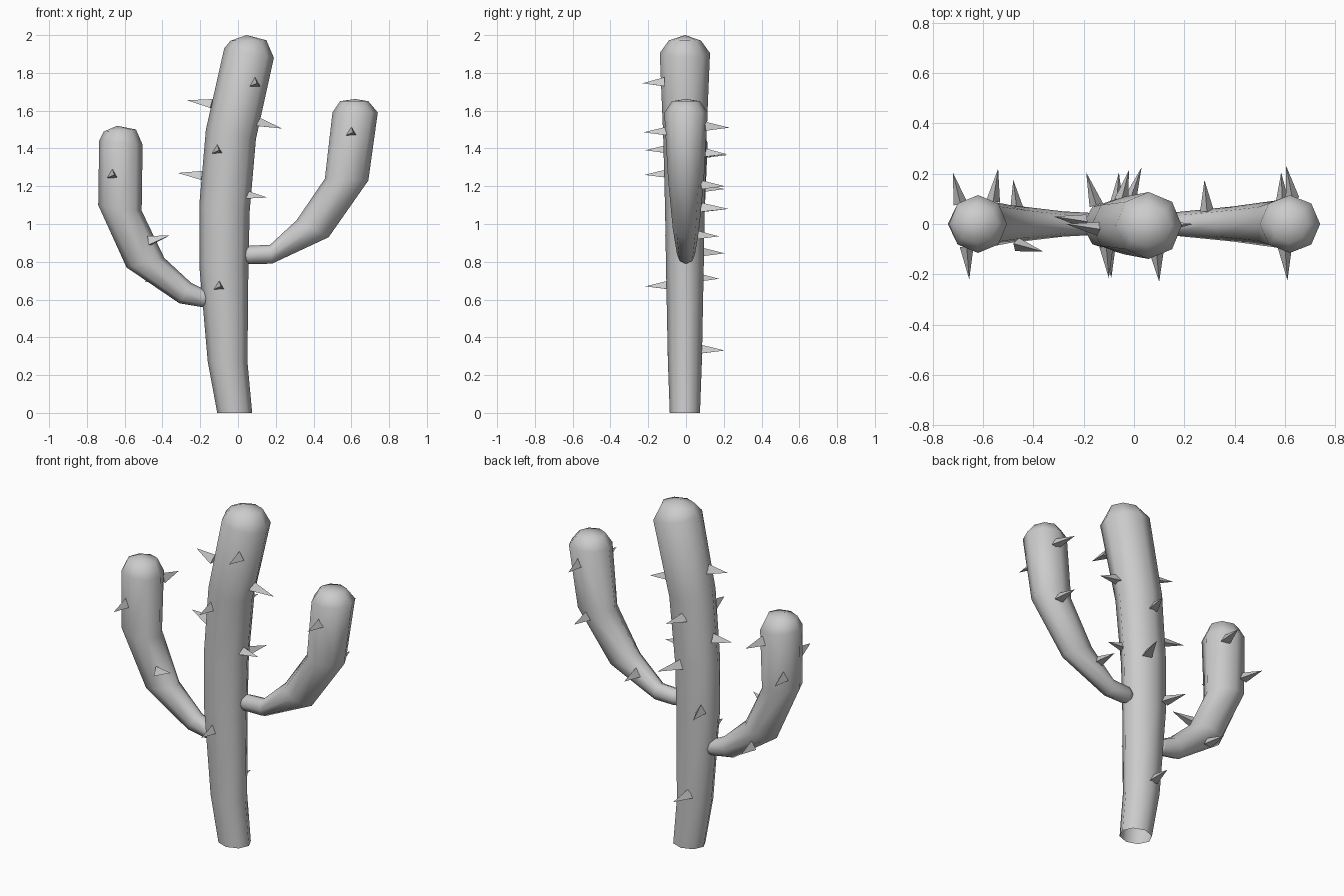
import bpy, bmesh, math
from mathutils import Vector

cube = bpy.data.objects.get("Cube")
if cube:
    bpy.data.objects.remove(cube, do_unlink=True)

mat = bpy.data.materials.new("cactus_grey")
mat.use_nodes = True
grey = (0.6, 0.6, 0.6, 1)
mat.diffuse_color = grey
mat.node_tree.nodes["Principled BSDF"].inputs["Base Color"].default_value = grey

SIDES = 8


def finish(name, bm, smooth):
    bmesh.ops.recalc_face_normals(bm, faces=bm.faces)
    mesh = bpy.data.meshes.new(name)
    bm.to_mesh(mesh)
    bm.free()
    mesh.materials.append(mat)
    for poly in mesh.polygons:
        poly.use_smooth = smooth
    obj = bpy.data.objects.new(name, mesh)
    bpy.context.collection.objects.link(obj)
    return obj


def stem(name, rings, tip, root=None, y=0.0):
    """Loft octagonal rings (x, z of each edge, half depth) up to a pole."""
    bm = bmesh.new()
    loops = []
    for x0, z0, x1, z1, depth in rings:
        a, b = Vector((x0, y, z0)), Vector((x1, y, z1))
        mid, half = (a + b) / 2, (b - a) / 2
        loops.append([])
        for i in range(SIDES):
            t = math.tau * i / SIDES
            p = mid + half * math.cos(t) + Vector((0, depth * math.sin(t), 0))
            loops[-1].append(bm.verts.new(p))
    for low, high in zip(loops, loops[1:]):
        for i in range(SIDES):
            j = (i + 1) % SIDES
            bm.faces.new((low[i], low[j], high[j], high[i]))
    for pole, loop in ((tip, loops[-1]), (root, loops[0])):
        if pole:
            v = bm.verts.new((pole[0], y, pole[1]))
            for i in range(SIDES):
                bm.faces.new((loop[i], loop[(i + 1) % SIDES], v))
    return finish(name, bm, True)


def spine(name, base, tip, radius=0.032):
    """Three-sided thorn from base centre to tip."""
    base, tip = Vector(base), Vector(tip)
    axis = (tip - base).normalized()
    u = axis.cross(Vector((0, 0, 1))).normalized()
    w = u.cross(axis)
    bm = bmesh.new()
    ring = []
    for i in range(3):
        t = math.tau * i / 3 + math.pi / 2
        ring.append(bm.verts.new(base + radius * (u * math.cos(t) + w * math.sin(t))))
    top = bm.verts.new(tip)
    bm.faces.new(ring)
    for i in range(3):
        bm.faces.new((ring[i], ring[(i + 1) % 3], top))
    return finish(name, bm, False)


# Trunk, open at the ground
stem("trunk", [
    (-0.11, 0, 0.075, 0, 0.08),
    (-0.16, 0.27, 0.05, 0.27, 0.09),
    (-0.205, 0.78, 0.055, 0.78, 0.1),
    (-0.205, 1.1, 0.062, 1.07, 0.105),
    (-0.17, 1.5, 0.095, 1.45, 0.115),
    (-0.073, 1.93, 0.19, 1.88, 0.133),
    (-0.04, 1.97, 0.15, 1.973, 0.085),
], tip=(0.045, 2.0), y=-0.006)

# Arms
stem("left_arm", [
    (0.035, 0.8, 0.035, 0.87, 0.035),
    (0.06, 0.788, 0.06, 0.885, 0.045),
    (0.18, 0.79, 0.17, 0.89, 0.048),
    (0.48, 0.93, 0.31, 1.02, 0.07),
    (0.69, 1.23, 0.46, 1.24, 0.095),
    (0.74, 1.59, 0.5, 1.59, 0.115),
    (0.69, 1.65, 0.54, 1.65, 0.075),
], tip=(0.62, 1.662), root=(0.025, 0.835))
stem("right_arm", [
    (-0.16, 0.565, -0.16, 0.645, 0.04),
    (-0.19, 0.56, -0.18, 0.655, 0.045),
    (-0.31, 0.58, -0.25, 0.69, 0.05),
    (-0.59, 0.77, -0.39, 0.82, 0.075),
    (-0.74, 1.1, -0.51, 1.07, 0.1),
    (-0.735, 1.44, -0.505, 1.42, 0.115),
    (-0.71, 1.49, -0.54, 1.5, 0.08),
], tip=(-0.64, 1.52), root=(-0.15, 0.605))

# Thorns on the front: x, z, base y, tip y
for n, (x, z, y0, y1) in enumerate([
        (0.09, 1.745, -0.115, -0.23), (-0.11, 1.39, -0.09, -0.215),
        (-0.1, 0.67, -0.085, -0.215), (-0.665, 1.26, -0.09, -0.22),
        (0.6, 1.485, -0.095, -0.225)]):
    spine(f"front_thorn_{n}", (x, y0, z), (x + 0.01, y1, z))

# Thorns on the back: base x, tip x, z, base y, tip y
for n, (x0, x1, z, y0, y1) in enumerate([
        (0.63, 0.605, 1.51, 0.1, 0.23), (0.59, 0.585, 1.2, 0.08, 0.205),
        (0.29, 0.28, 0.935, 0.05, 0.175), (-0.05, -0.02, 1.37, 0.095, 0.215),
        (-0.02, 0.03, 1.08, 0.085, 0.225), (-0.15, -0.19, 0.845, 0.075, 0.205),
        (-0.07, -0.06, 0.33, 0.075, 0.205), (-0.56, -0.54, 1.365, 0.09, 0.22),
        (-0.69, -0.72, 1.185, 0.08, 0.205), (-0.465, -0.48, 0.71, 0.055, 0.175)]):
    spine(f"back_thorn_{n}", (x0, y0, z), (x1, y1, z))

# Thorns on the sides: base point, tip point
for n, (a, b) in enumerate([
        ((-0.14, -0.02, 1.63), (-0.27, 0.0, 1.655)),
        ((-0.19, 0.01, 1.25), (-0.32, 0.03, 1.27)),
        ((0.1, -0.01, 1.535), (0.235, 0.0, 1.505)),
        ((0.03, -0.03, 1.15), (0.155, -0.03, 1.14)),
        ((-0.47, -0.08, 0.905), (-0.36, -0.11, 0.94))]):
    spine(f"side_thorn_{n}", a, b)
